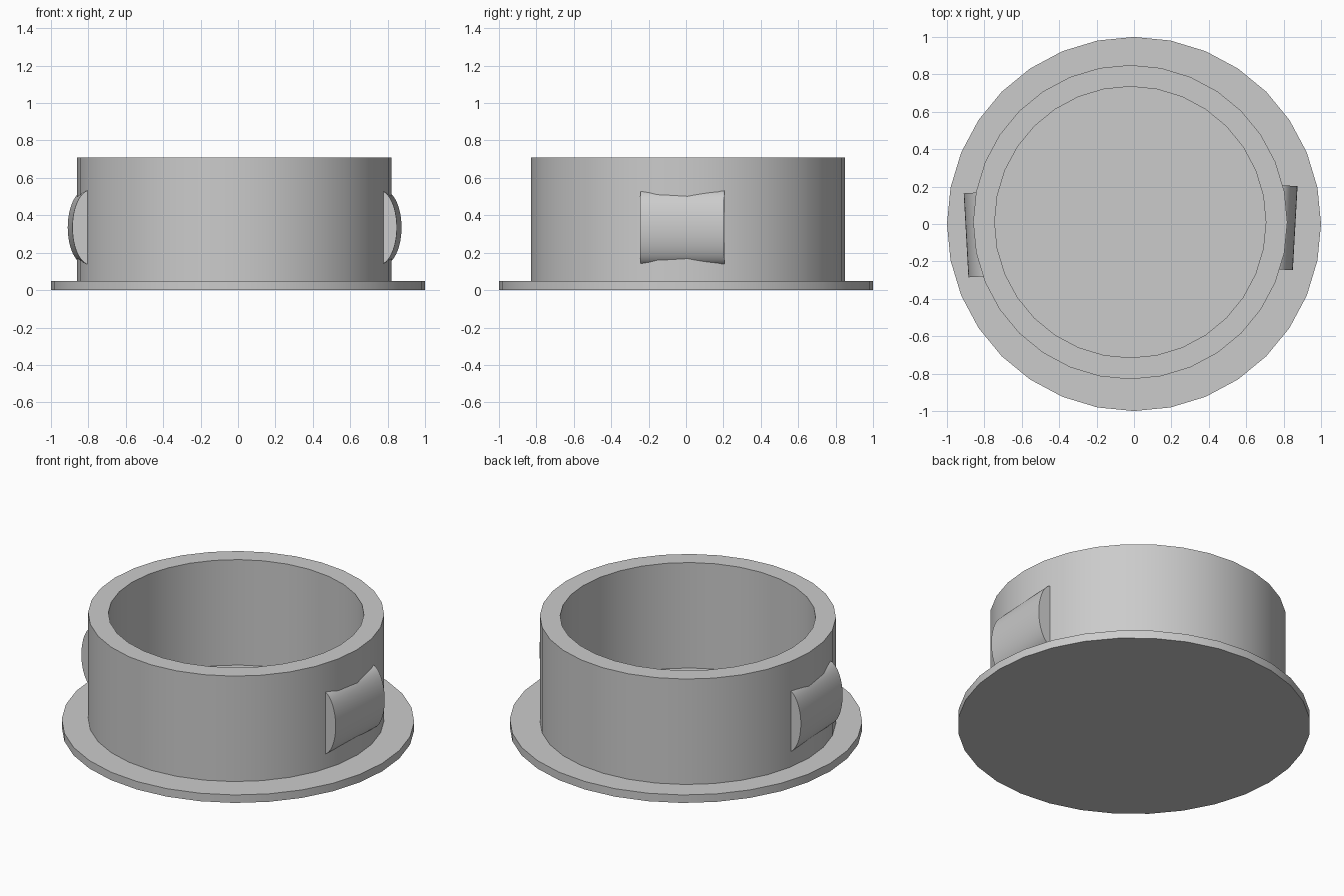
import bpy
import bmesh
from math import sin, cos, pi, radians
from mathutils import Matrix

cube = bpy.data.objects.get("Cube")
if cube:
    bpy.data.objects.remove(cube, do_unlink=True)

grey = bpy.data.materials.new("plain_grey")
grey.use_nodes = True
grey.diffuse_color = (0.6, 0.6, 0.6, 1)
grey.node_tree.nodes["Principled BSDF"].inputs["Base Color"].default_value = (0.6, 0.6, 0.6, 1)

SIDES = 32


def finish(name, bm):
    """Turn a bmesh into a shaded, coloured object."""
    bmesh.ops.recalc_face_normals(bm, faces=bm.faces)
    mesh = bpy.data.meshes.new(name)
    bm.to_mesh(mesh)
    bm.free()
    mesh.materials.append(grey)
    obj = bpy.data.objects.new(name, mesh)
    bpy.context.collection.objects.link(obj)
    bpy.ops.object.select_all(action="DESELECT")
    obj.select_set(True)
    bpy.context.view_layer.objects.active = obj
    bpy.ops.object.shade_smooth_by_angle(angle=radians(30))
    return obj


def circle(bm, radius, z, x=0, y=0):
    angles = [2 * pi * i / SIDES for i in range(SIDES)]
    return [bm.verts.new((x + radius * cos(a), y + radius * sin(a), z)) for a in angles]


def bridge(bm, a, b):
    n = len(a)
    for i in range(n):
        j = (i + 1) % n
        bm.faces.new((a[i], a[j], b[j], b[i]))


# Flat round flange, which also closes the bottom of the cup
bm = bmesh.new()
low, high = circle(bm, 1, 0), circle(bm, 1, 0.05)
bridge(bm, low, high)
bm.faces.new(low)
bm.faces.new(high)
finish("base_flange", bm)

# Thick open collar, slightly off centre and sunk a little into the flange
bm = bmesh.new()
loops = [circle(bm, r, z, -0.02, 0.01)
         for r, z in ((0.84, 0.02), (0.84, 0.71), (0.725, 0.71), (0.725, 0.02))]
for k in range(4):
    bridge(bm, loops[k], loops[(k + 1) % 4])
finish("collar", bm)


# Half-elliptical grip bars, each tilted slightly about the vertical
def grip(name, side, x, y):
    bm = bmesh.new()
    steps = 24
    ends = []
    for end in (-0.225, 0.225):
        arc = [-pi / 2 + pi * i / steps for i in range(steps + 1)]
        ends.append([bm.verts.new((side * 0.097 * cos(a), end, 0.2 * sin(a))) for a in arc])
    bridge(bm, *ends)
    for loop in ends:
        bm.faces.new(loop)
    turn = Matrix.Rotation(radians(-3.2 * side), 4, "Z")
    bm.transform(Matrix.Translation((x, y, 0.335)) @ turn)
    finish(name, bm)


grip("left_grip", 1, 0.765, -0.017)
grip("right_grip", -1, -0.801, -0.055)
